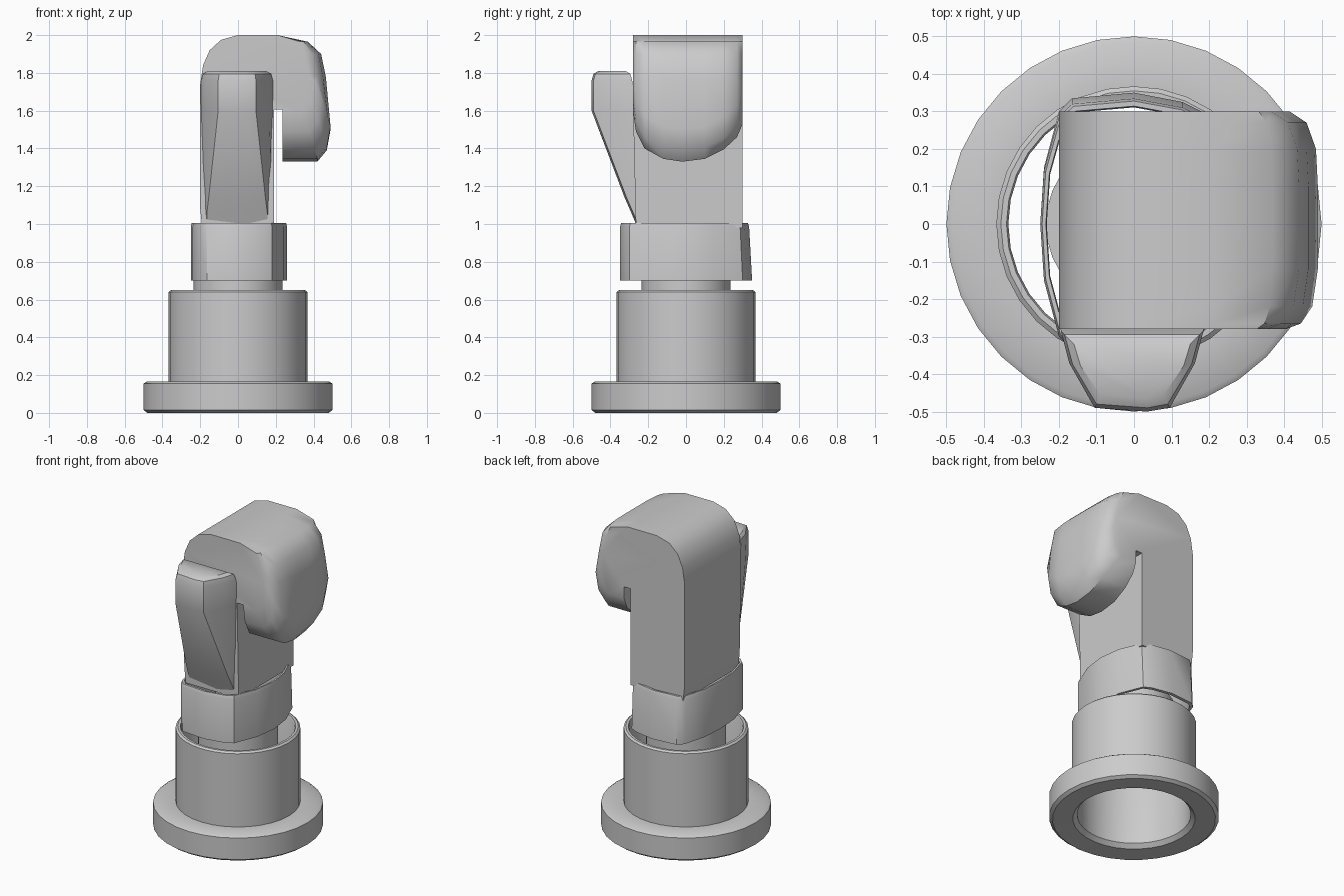
import bpy, bmesh
from math import cos, sin, tau, radians

if "Cube" in bpy.data.objects:
    bpy.data.objects.remove(bpy.data.objects["Cube"])


def loft(name, rings, closed=False, caps=True, angle=38, bevel=0.0):
    """Skin a series of equal-length loops; closed joins last loop to first."""
    bm = bmesh.new()
    vr = [[bm.verts.new(p) for p in r] for r in rings]
    n = len(vr[0])
    pairs = list(zip(vr, vr[1:])) + ([(vr[-1], vr[0])] if closed else [])
    for a, b in pairs:
        for i in range(n):
            j = (i + 1) % n
            bm.faces.new((a[i], a[j], b[j], b[i]))
    if caps and not closed:
        bm.faces.new(vr[0])
        bm.faces.new(vr[-1])
    bmesh.ops.recalc_face_normals(bm, faces=bm.faces)
    me = bpy.data.meshes.new(name)
    bm.to_mesh(me)
    bm.free()
    ob = bpy.data.objects.new(name, me)
    bpy.context.collection.objects.link(ob)
    if bevel:
        m = ob.modifiers.new("soft_edges", 'BEVEL')
        m.width, m.segments = bevel, 2
        m.limit_method, m.angle_limit = 'ANGLE', radians(40)
    bpy.ops.object.select_all(action='DESELECT')
    ob.select_set(True)
    bpy.context.view_layer.objects.active = ob
    bpy.ops.object.shade_smooth_by_angle(angle=radians(angle))
    return ob


def circle(r, z, n=32):
    return [(r * cos(tau * i / n), r * sin(tau * i / n), z) for i in range(n)]


# Flanged open tube at the bottom
tube_profile = [(.335, .03), (.36, .005), (.48, 0), (.5, .015), (.5, .155),
                (.485, .165), (.367, .165), (.367, .64), (.355, .65),
                (.34, .65), (.335, .64)]
loft("base_tube", [circle(r, z) for r, z in tube_profile], closed=True)

# Peg joining the tube and the cuff
loft("wrist_peg", [circle(.235, .5), circle(.235, .78)])

# Open cuff, a rounded four-sided band with a thin wall
half = [(-.25, 0), (-.24, .15), (-.2, .3), (-.165, .335), (0, .35),
        (.13, .325), (.18, .3), (.24, .15), (.26, 0)]
outline = half + [(x, -y) for x, y in half[-2:0:-1]]


def band(s, z, back=1.0):
    k = 1 - s
    return [(x * k, y * k * (back if y > 0 else 1), z) for x, y in outline]


loft("wrist_cuff", [band(0, .7), band(0, .985, .955), band(.02, 1.005, .955),
                    band(.06, 1.005, .955), band(.07, .985, .955),
                    band(.06, .7)], closed=True)


# Palm with curled fingers: hook-shaped slices across the hand width
def hook(y, tip, d):
    pts = [(-.19, .98), (-.2, 1.08), (-.2, 1.74), (-.185, 1.84), (-.15, 1.92),
           (-.09, 1.975), (0, 2.0), (.21, 2.0), (.37 - d * .5, 1.965),
           (.44 - d, 1.9), (.465 - d, 1.78), (.49 - d, tip + .17),
           (.47 - d, tip + .06), (.42 - d, tip), (.235, tip),
           (.235, 1.605), (.19, 1.605), (.19, .98)]
    return [(x, y if z > 1.3 else max(y, -.265), z) for x, z in pts]


slices = [(-.28, 1.59, .085), (-.265, 1.49, .045), (-.22, 1.40, .015),
          (-.12, 1.345, 0), (-.02, 1.33, 0), (.1, 1.345, 0), (.2, 1.395, .005),
          (.27, 1.46, .03), (.3, 1.53, .075)]
loft("palm_and_fingers", [hook(*s) for s in slices])

# Thumb: tapered sections leaning forward from the palm
sections = [  # z, outer y, inner y, outer half width, inner half width
    (1.0, -.265, -.15, .16, .18), (1.06, -.29, -.15, .16, .19),
    (1.14, -.325, -.15, .15, .195), (1.6, -.5, -.26, .1, .193),
    (1.76, -.5, -.285, .1, .19), (1.795, -.49, -.295, .095, .18),
    (1.81, -.465, -.32, .085, .155)]


def thumb_ring(z, yo, yi, wo, wi):
    ym, wm = yo + (yi - yo) * .6, wo + (wi - wo) * .75
    left = [(-wo, yo + .01), (-wm, ym), (-wi, yi)]
    right = [(-x, y) for x, y in reversed(left)]
    pts = left + right + [(0.04, yo)]
    return [(x - .005, y, z) for x, y in pts]


loft("thumb", [thumb_ring(*s) for s in sections])
